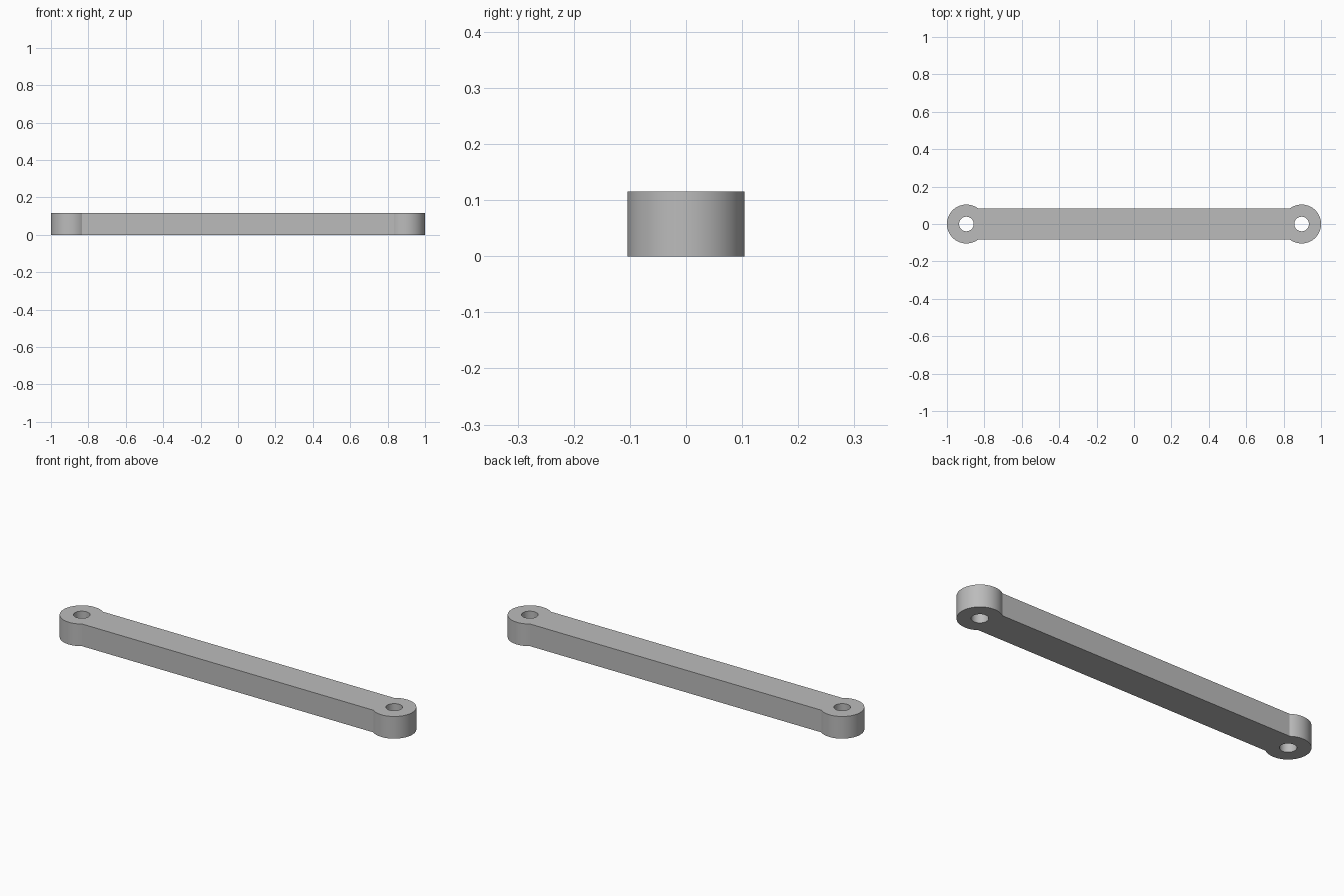
import bpy, bmesh, math

if "Cube" in bpy.data.objects:
    bpy.data.objects.remove(bpy.data.objects["Cube"])

HEIGHT = 0.115
EYE_X, EYE_R, HOLE_R = 0.896, 0.104, 0.039
BAR_HALF = 0.084


def arc(cx, radius, start, end, steps):
    """Points along an arc, both ends included."""
    return [(cx + radius * math.cos(start + (end - start) * i / steps),
             radius * math.sin(start + (end - start) * i / steps))
            for i in range(steps + 1)]


def add_loop(bm, points):
    verts = [bm.verts.new((x, y, 0)) for x, y in points]
    return [bm.edges.new((verts[i - 1], verts[i])) for i in range(len(verts))]


bm = bmesh.new()

# outline: straight bar between two round eyes
a = math.asin(BAR_HALF / EYE_R)
outline = (arc(EYE_X, EYE_R, a - math.pi, math.pi - a, 56)
           + arc(-EYE_X, EYE_R, a, 2 * math.pi - a, 56))
edges = add_loop(bm, outline)

# pin holes through both eyes
for side in (-1, 1):
    edges += add_loop(bm, arc(side * EYE_X, HOLE_R, 0, 2 * math.pi, 48)[:-1])

# fill the profile and extrude it to full thickness
bmesh.ops.triangle_fill(bm, use_beauty=True, use_dissolve=False, edges=edges)
top = bmesh.ops.extrude_face_region(bm, geom=bm.faces[:], use_keep_orig=True)
bmesh.ops.translate(bm, vec=(0, 0, HEIGHT),
                    verts=[g for g in top["geom"] if isinstance(g, bmesh.types.BMVert)])
bmesh.ops.recalc_face_normals(bm, faces=bm.faces[:])

mesh = bpy.data.meshes.new("link_arm")
bm.to_mesh(mesh)
bm.free()
link_arm = bpy.data.objects.new("link_arm", mesh)
bpy.context.collection.objects.link(link_arm)

# plain grey metal
grey = bpy.data.materials.new("grey_metal")
grey.diffuse_color = (0.5, 0.5, 0.5, 1)
grey.use_nodes = True
grey.node_tree.nodes["Principled BSDF"].inputs["Base Color"].default_value = grey.diffuse_color
mesh.materials.append(grey)

# round walls smooth, rims and bar corners sharp
bpy.context.view_layer.objects.active = link_arm
link_arm.select_set(True)
bpy.ops.object.shade_smooth_by_angle(angle=math.radians(30))
